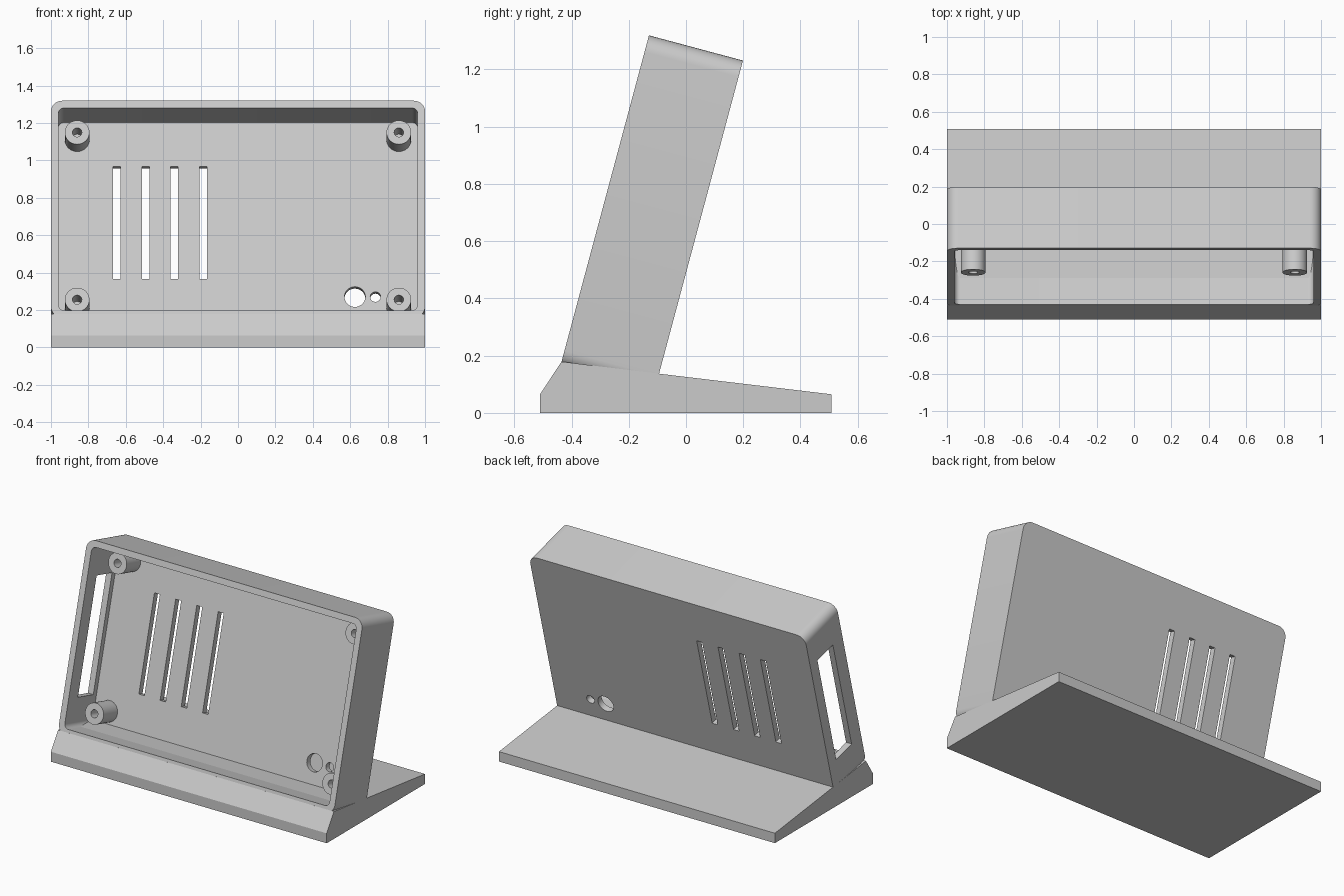
import bpy, bmesh
from math import radians, sin, cos, pi
from mathutils import Matrix, Vector

if "Cube" in bpy.data.objects:
    bpy.data.objects.remove(bpy.data.objects["Cube"], do_unlink=True)

plastic = bpy.data.materials.new("light_grey_plastic")
plastic.use_nodes = True
GREY = (0.6, 0.6, 0.6, 1)
plastic.diffuse_color = GREY
plastic.node_tree.nodes["Principled BSDF"].inputs["Base Color"].default_value = GREY

# Case frame: origin at its lower front edge, leaning back
LEAN = Matrix.Translation((0, -0.44, 0.16)) @ Matrix.Rotation(radians(-15), 4, 'X')
HEIGHT, DEPTH, WALL = 1.2, 0.34, 0.04
INNER = DEPTH - WALL


def prism(name, outline, push, matrix=Matrix()):
    """Extrude a closed outline of 3D points along push."""
    bm = bmesh.new()
    face = bm.faces.new([bm.verts.new(p) for p in outline])
    top = bmesh.ops.extrude_face_region(bm, geom=[face])["geom"]
    bmesh.ops.translate(bm, vec=push, verts=[v for v in top if isinstance(v, bmesh.types.BMVert)])
    bmesh.ops.recalc_face_normals(bm, faces=bm.faces)
    mesh = bpy.data.meshes.new(name)
    bm.to_mesh(mesh)
    bm.free()
    mesh.materials.append(plastic)
    obj = bpy.data.objects.new(name, mesh)
    bpy.context.collection.objects.link(obj)
    obj.matrix_world = matrix
    return obj


def rounded(name, x0, x1, z0, z1, y0, y1, r=0.0, steps=8):
    """Box along the case depth with rounded corners."""
    if r == 0:
        pts = [(x0, y0, z0), (x1, y0, z0), (x1, y0, z1), (x0, y0, z1)]
    else:
        corners = [(x1 - r, z1 - r), (x0 + r, z1 - r), (x0 + r, z0 + r), (x1 - r, z0 + r)]
        pts = []
        for q, (cx, cz) in enumerate(corners):
            for i in range(steps + 1):
                a = (q + i / steps) * pi / 2
                pts.append((cx + r * cos(a), y0, cz + r * sin(a)))
    return prism(name, pts, Vector((0, y1 - y0, 0)), LEAN)


def cylinder(name, x, z, r, y0, y1, sides=32):
    pts = [(x + r * cos(2 * pi * i / sides), y0, z + r * sin(2 * pi * i / sides))
           for i in range(sides)]
    return prism(name, pts, Vector((0, y1 - y0, 0)), LEAN)


def activate(obj):
    bpy.ops.object.select_all(action='DESELECT')
    obj.select_set(True)
    bpy.context.view_layer.objects.active = obj


def cut(obj, cutter):
    cutter.hide_render = True
    activate(obj)
    mod = obj.modifiers.new("cut", 'BOOLEAN')
    mod.operation, mod.solver, mod.object = 'DIFFERENCE', 'EXACT', cutter
    bpy.ops.object.modifier_apply(modifier=mod.name)
    bpy.data.objects.remove(cutter, do_unlink=True)


def smooth(obj):
    activate(obj)
    bpy.ops.object.shade_smooth_by_angle(angle=radians(30))


# Wedge base
side = [(-0.51, 0), (0.508, 0), (0.508, 0.065), (-0.095, 0.137), (-0.435, 0.179), (-0.51, 0.065)]
prism("base", [(-1, y, z) for y, z in side], Vector((2, 0, 0)))

# Open-fronted case
case = rounded("case", -1, 1, 0, HEIGHT, 0, DEPTH, 0.06)
cut(case, rounded("cavity", -1 + WALL, 1 - WALL, WALL, HEIGHT - WALL, -0.1, INNER, 0.03))

# Vent slots through the back wall
for x in (-0.647, -0.493, -0.34, -0.185):
    cut(case, rounded("slot", x - 0.02, x + 0.02, 0.293, 0.916, 0.25, 0.4))

# Cable holes through the back wall
for x, r in ((0.625, 0.056), (0.735, 0.028)):
    cut(case, cylinder("cable_hole", x, 0.195, r, 0.25, 0.4))

# Window in the right side wall
cut(case, rounded("window", -1.1, -0.9, 0.22, 0.97, 0.1, 0.265))
smooth(case)

# Screw posts in the four corners
for sx, side_name in ((-1, "right"), (1, "left")):
    for z, level in ((0.139, "lower"), (1.065, "upper")):
        post = cylinder(f"{level}_{side_name}_post", sx * 0.86, z, 0.066, 0.15, INNER + 0.01)
        cut(post, cylinder("screw_hole", sx * 0.86, z, 0.025, 0.1, 0.28, 24))
        smooth(post)
